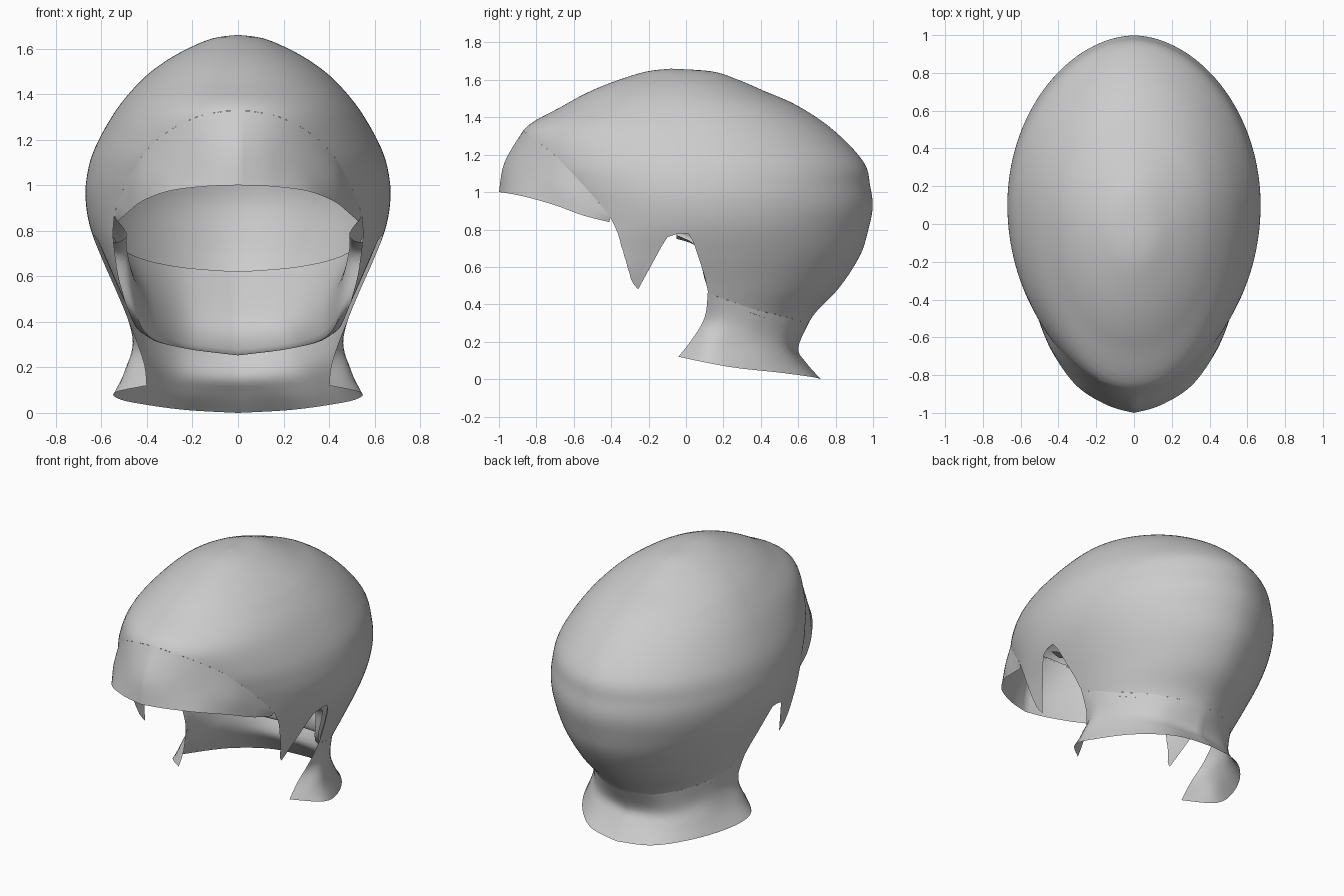
import bpy, bmesh
from math import sin, cos, pi
from mathutils import Vector

if "Cube" in bpy.data.objects:
    bpy.data.objects.remove(bpy.data.objects["Cube"])


def catmull(pts, per=8):
    """Smooth curve through the given points (any dimension)."""
    out = []
    for i in range(len(pts) - 1):
        a, b, c, d = pts[max(i - 1, 0)], pts[i], pts[i + 1], pts[min(i + 2, len(pts) - 1)]
        for k in range(per):
            t = k / per
            out.append(tuple(0.5 * (2 * q + (r - p) * t + (2 * p - 5 * q + 4 * r - s) * t * t
                                    + (3 * q - p - 3 * r + s) * t ** 3)
                             for p, q, r, s in zip(a, b, c, d)))
    return out + [tuple(pts[-1])]


def lerp_table(table, x):
    """Linear lookup in rows sorted by their first value."""
    if x <= table[0][0]:
        return table[0][1:]
    for a, b in zip(table, table[1:]):
        if x <= b[0]:
            t = (x - a[0]) / max(b[0] - a[0], 1e-9)
            return tuple(p + (q - p) * t for p, q in zip(a[1:], b[1:]))
    return table[-1][1:]


def resample(pts, n):
    """n points evenly spaced along a polyline."""
    pts = [Vector(p) for p in pts]
    rows, run = [(0.0, *pts[0])], 0.0
    for a, b in zip(pts, pts[1:]):
        run += (b - a).length
        rows.append((run, *b))
    return [Vector(lerp_table(rows, run * i / (n - 1))) for i in range(n)]


def grid_object(name, cols):
    """Half surface from columns of points, mirrored across x."""
    bm = bmesh.new()
    vs = [[bm.verts.new(p) for p in col] for col in cols]
    for a, b in zip(vs, vs[1:]):
        for i in range(len(a) - 1):
            bm.faces.new((a[i], a[i + 1], b[i + 1], b[i]))
    bmesh.ops.remove_doubles(bm, verts=bm.verts, dist=0.0008)
    bmesh.ops.recalc_face_normals(bm, faces=bm.faces)
    mesh = bpy.data.meshes.new(name)
    bm.to_mesh(mesh)
    bm.free()
    ob = bpy.data.objects.new(name, mesh)
    bpy.context.collection.objects.link(ob)
    mod = ob.modifiers.new("mirror", 'MIRROR')
    mod.use_axis[0] = True
    mod.merge_threshold = 0.002
    bpy.context.view_layer.objects.active = ob
    ob.select_set(True)
    bpy.ops.object.shade_smooth_by_angle(angle=0.9)
    ob.select_set(False)
    return ob


# Skull sections: z, half width, widest y, back y, front y
SECTIONS = [
    (1.66, 0.0, -0.08, -0.08, -0.08), (1.645, 0.11, -0.05, 0.14, -0.21),
    (1.60, 0.22, -0.02, 0.28, -0.36), (1.54, 0.325, 0.01, 0.42, -0.51),
    (1.46, 0.425, 0.04, 0.60, -0.66), (1.33, 0.535, 0.07, 0.79, -0.87),
    (1.16, 0.63, 0.10, 0.95, -0.88), (1.03, 0.665, 0.10, 0.985, -0.83),
    (0.92, 0.668, 0.10, 0.998, -0.79), (0.80, 0.645, 0.10, 0.975, -0.80),
    (0.66, 0.59, 0.10, 0.93, -0.92), (0.49, 0.515, 0.10, 0.82, -1.25),
    (0.34, 0.46, 0.10, 0.68, -1.25), (0.20, 0.45, 0.10, 0.61, -1.25)]
FINE = catmull(SECTIONS, 5)
LOOKUP = sorted(FINE)


def skull(z, th):
    w, yc, yb, yf = lerp_table(LOOKUP, z)
    c, s = cos(th), abs(sin(th))
    s = s ** 1.08 if c > 0 else s
    return Vector((w * s if 0 < th < pi else 0.0,
                   yc + (yb - yc) * c if c > 0 else yc - (yf - yc) * c, z))


def skull_columns(edge, n, scale=1.0):
    """Columns running down from the crown to a lower edge drawn in side view."""
    cols = []
    centre = Vector((0, 0.05, 0.8))
    for i in range(n + 1):
        th = pi * i / n
        z = 1.655
        while z > 0.21 and z > lerp_table(edge, skull(z, th).y)[0]:
            z -= 0.004
        cols.append([centre + (skull(max(row[0], z), th) - centre) * scale for row in FINE])
    return cols


# Main shell with face opening, cheek spikes and ear arches
shell_edge = [(-0.87, 1.33), (-0.7, 1.2), (-0.55, 1.04), (-0.41, 0.88), (-0.37, 0.80),
              (-0.31, 0.60), (-0.29, 0.53), (-0.25, 0.47), (-0.21, 0.55), (-0.17, 0.65),
              (-0.1, 0.76), (-0.05, 0.78), (0.02, 0.78), (0.06, 0.68), (0.1, 0.55),
              (0.12, 0.46), (0.35, 0.38), (0.66, 0.30)]
shell = skull_columns(shell_edge, 130)
grid_object("helmet_shell", shell)
rim = [col[-1] for col in shell]

# Thin lining close inside the crown
crown_edge = [(-0.87, 1.33), (-0.7, 1.22), (-0.5, 1.02), (-0.38, 0.92), (-0.1, 0.79),
              (0.04, 0.79), (0.1, 0.62), (0.14, 0.47), (0.35, 0.36), (0.66, 0.27)]
grid_object("crown_lining", skull_columns(crown_edge, 60, 0.975))


def band(name, curves, n=32, per=5):
    """Loft through several edge curves."""
    rails = [resample(c, n) for c in curves]
    grid_object(name, [catmull([r[i] for r in rails], per) for i in range(n)])


# Cushion bulging inward around the ears and nape
outer = catmull([(0, 0.64, 0.27), (0.25, 0.56, 0.30), (0.42, 0.36, 0.35),
                 (0.49, 0.13, 0.47), (0.57, 0.06, 0.70), (0.60, -0.05, 0.77)])
low = catmull([(0, 0.59, 0.26), (0.23, 0.52, 0.29), (0.38, 0.34, 0.34),
               (0.45, 0.15, 0.46), (0.51, 0.08, 0.69), (0.53, -0.05, 0.75)])
inner = catmull([(0, 0.60, 0.40), (0.22, 0.54, 0.42), (0.37, 0.38, 0.48),
                 (0.45, 0.22, 0.58), (0.49, 0.10, 0.72), (0.49, -0.05, 0.79)])
upper = catmull([(0, 0.80, 0.62), (0.25, 0.73, 0.64), (0.43, 0.55, 0.68),
                 (0.53, 0.33, 0.74), (0.57, 0.13, 0.84), (0.57, -0.05, 0.89)])
band("ear_and_nape_cushion", [outer, low, inner, upper])

# Brow visor hanging from the front rim
brow = [p for p in reversed(rim) if p.y < -0.40]
visor_low = catmull([(0, -1.0, 1.0), (0.14, -0.96, 0.995), (0.3, -0.86, 0.975),
                     (0.42, -0.70, 0.93), (0.49, -0.55, 0.875), (0.53, -0.41, 0.84)])
visor_mid = catmull([(0, -0.97, 1.16), (0.14, -0.92, 1.14), (0.3, -0.81, 1.09),
                     (0.43, -0.67, 1.02), (0.5, -0.52, 0.92), (0.54, -0.405, 0.86)])
band("brow_visor", [brow, visor_mid, visor_low])

# Flared neck guard continuing from the rear rim
nape = [p for p in rim if p.y > 0.112 and p.z < 0.5]
waist = catmull([(0, 0.60, 0.165), (0.25, 0.54, 0.19), (0.40, 0.38, 0.25),
                 (0.46, 0.22, 0.30), (0.45, 0.10, 0.33)])
flare = catmull([(0, 0.645, 0.085), (0.25, 0.58, 0.10), (0.41, 0.42, 0.13),
                 (0.49, 0.20, 0.18), (0.48, 0.10, 0.20), (0.41, 0.03, 0.21)])
hem = catmull([(0, 0.72, 0.0), (0.22, 0.67, 0.012), (0.40, 0.50, 0.035),
               (0.52, 0.27, 0.06), (0.54, 0.10, 0.09), (0.40, -0.04, 0.12)])
band("neck_guard", [nape, waist, flare, hem])
